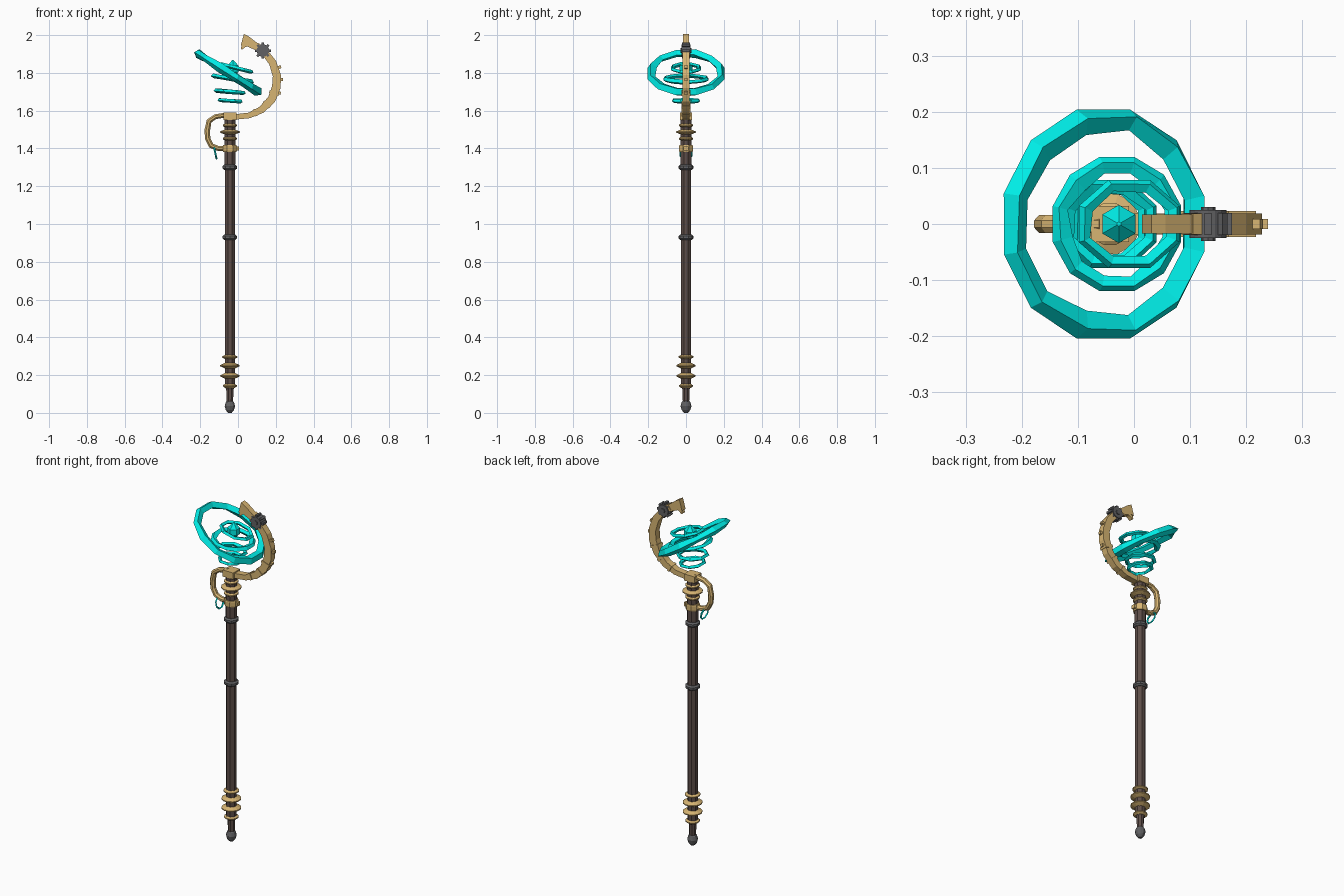
import bpy, bmesh, math, random
from mathutils import Vector, Matrix

if "Cube" in bpy.data.objects:
    bpy.data.objects.remove(bpy.data.objects["Cube"])

random.seed(4)
AXIS = -0.043  # x position of the shaft


def material(name, rgb):
    m = bpy.data.materials.new(name)
    m.diffuse_color = (*rgb, 1)
    m.use_nodes = True
    m.node_tree.nodes["Principled BSDF"].inputs["Base Color"].default_value = m.diffuse_color
    return m


WOOD = material("dark_wood", (0.11, 0.075, 0.065))
GOLD = material("gold", (0.68, 0.46, 0.17))
CYAN = material("glowing_cyan", (0.0, 0.85, 0.8))
IRON = material("iron", (0.12, 0.12, 0.125))


def finish(name, bm, mat, matrix=None):
    bmesh.ops.recalc_face_normals(bm, faces=bm.faces)
    me = bpy.data.meshes.new(name)
    bm.to_mesh(me)
    bm.free()
    me.materials.append(mat)
    ob = bpy.data.objects.new(name, me)
    bpy.context.collection.objects.link(ob)
    if matrix:
        ob.matrix_world = matrix
    return ob


def skin(bm, loops, closed=False):
    """Bridge successive vertex loops; cap the ends when open."""
    n = len(loops[0])
    pairs = list(zip(loops, loops[1:]))
    if closed:
        pairs.append((loops[-1], loops[0]))
    for a, b in pairs:
        for i in range(n):
            j = (i + 1) % n
            bm.faces.new((a[i], a[j], b[j], b[i]))
    if not closed:
        bm.faces.new(loops[0])
        bm.faces.new(loops[-1])


def lathe(name, profile, sides, mat, x=AXIS):
    """Solid of revolution from (radius, z) pairs."""
    bm = bmesh.new()
    loops = []
    for r, z in profile:
        angs = [2 * math.pi * (i + 0.5) / sides for i in range(sides)]
        loops.append([bm.verts.new((x + r * math.cos(a), r * math.sin(a), z)) for a in angs])
    skin(bm, loops)
    return finish(name, bm, mat)


def sweep(name, path, depth, mat, chamfer=0.0):
    """Bar in the XZ plane along (x, z, half thickness) points."""
    bm = bmesh.new()
    loops = []
    pts = [Vector((x, 0, z)) for x, z, _ in path]
    c = chamfer
    if c:
        sec = [(-1, -1 + c), (-1 + c, -1), (1 - c, -1), (1, -1 + c),
               (1, 1 - c), (1 - c, 1), (-1 + c, 1), (-1, 1 - c)]
    else:
        sec = [(-1, -1), (1, -1), (1, 1), (-1, 1)]
    for i, p in enumerate(pts):
        t = (pts[min(i + 1, len(pts) - 1)] - pts[max(i - 1, 0)]).normalized()
        nrm = Vector((t.z, 0, -t.x))
        h = path[i][2]
        loops.append([bm.verts.new(p + nrm * h * u + Vector((0, depth * v, 0))) for u, v in sec])
    skin(bm, loops)
    return finish(name, bm, mat)


def ring(name, centre, rx, ry, width, height, tilt, sides, mat, jitter=0.0):
    """Faceted hoop lying flat, then tilted about the y axis (outer radii rx, ry)."""
    bm = bmesh.new()
    loops = []
    sec = [(0, -0.1), (-0.35, 0.5), (-1, 0.15), (-0.6, -0.5)]
    for i in range(sides):
        a = 2 * math.pi * (i + 0.5) / sides
        w = width * (1 + random.uniform(-jitter, jitter))
        h = height * (1 + random.uniform(-jitter, jitter))
        loops.append([bm.verts.new(((rx + u * w) * math.cos(a), (ry + u * w) * math.sin(a), v * h))
                      for u, v in sec])
    skin(bm, loops, True)
    return finish(name, bm, mat, Matrix.Translation(centre) @ Matrix.Rotation(math.radians(tilt), 4, 'Y'))


def box(name, centre, size, mat, angle=0):
    bm = bmesh.new()
    bmesh.ops.create_cube(bm, size=1, matrix=Matrix.Diagonal((*size, 1)))
    return finish(name, bm, mat, Matrix.Translation(centre) @ Matrix.Rotation(angle, 4, 'Y'))


# Shaft with a narrow foot, and ball pommel
lathe("shaft", [(0.018, 0.05), (0.021, 0.125), (0.029, 0.14), (0.029, 1.30),
                (0.031, 1.32), (0.031, 1.56)], 8, WOOD)
lathe("pommel", [(0.01, 0.0), (0.023, 0.015), (0.029, 0.036), (0.023, 0.056), (0.014, 0.066)], 10, IRON)

# Flared gold discs near both ends of the shaft
for i, (z, r, h) in enumerate([(0.143, 0.039, 0.010), (0.196, 0.053, 0.015), (0.25, 0.053, 0.015),
                               (0.296, 0.042, 0.010), (1.452, 0.039, 0.011), (1.487, 0.055, 0.013),
                               (1.522, 0.039, 0.011)]):
    lathe(f"gold_disc_{i}", [(0.027, z - h), (r, z - 0.003), (r, z + 0.003), (0.027, z + h)], 12, GOLD)

# Iron bands on the grip
for i, z in enumerate((0.93, 1.30)):
    lathe(f"iron_band_{i}", [(0.031, z - 0.014), (0.040, z - 0.006), (0.040, z + 0.006), (0.031, z + 0.014)], 10, IRON)

# Gold cap and collar holding the hook and the handle
box("shaft_cap", (AXIS, 0, 1.57), (0.068, 0.064, 0.038), GOLD)
lathe("handle_collar", [(0.038, 1.382), (0.040, 1.388), (0.040, 1.412), (0.038, 1.418)], 8, GOLD)
box("collar_stud", (AXIS + 0.04, 0, 1.40), (0.018, 0.024, 0.022), GOLD)

# Big crescent hook
hook = [(-0.03, 1.565, 0.014), (0.06, 1.575, 0.015), (0.125, 1.605, 0.019), (0.178, 1.66, 0.022),
        (0.203, 1.725, 0.023), (0.206, 1.785, 0.022), (0.183, 1.855, 0.02), (0.135, 1.917, 0.018),
        (0.095, 1.945, 0.018)]
sweep("hook", hook, 0.019, GOLD)
sweep("hook_tip", [(0.125, 1.922, 0.014), (0.088, 1.944, 0.02), (0.045, 1.97, 0.026),
                   (0.023, 1.976, 0.032)], 0.0165, GOLD)
sweep("hook_barb", [(0.055, 1.955, 0.012), (0.03, 1.945, 0.012), (0.018, 1.925, 0.004)], 0.012, GOLD)

# Clasps wrapped round the hook
for i in (1, 2, 3):
    (x, z, h), (x2, z2, _) = hook[i], hook[i + 1]
    box(f"hook_clasp_{i}", ((x + x2) / 2, 0, (z + z2) / 2), (0.014, 0.046, 2 * h + 0.008),
        GOLD, -math.atan2(z2 - z, x2 - x))

# Teeth along the outer edge of the hook
for i, (x, z, a) in enumerate([(0.217, 1.695, 20), (0.229, 1.765, 0), (0.218, 1.83, -20)]):
    box(f"hook_tooth_{i}", (x, 0, z), (0.02, 0.018, 0.016), GOLD, math.radians(a))

# Toothed wheel on the hook
bm = bmesh.new()
bmesh.ops.create_cone(bm, cap_ends=True, segments=16, radius1=0.033, radius2=0.033, depth=0.05)
for k in range(8):
    bmesh.ops.create_cube(bm, size=1, matrix=Matrix.Rotation(k * math.pi / 4, 4, 'Z')
                          @ Matrix.Translation((0.035, 0, 0)) @ Matrix.Diagonal((0.015, 0.013, 0.04, 1)))
bmesh.ops.create_cone(bm, cap_ends=True, segments=8, radius1=0.013, radius2=0.013, depth=0.06)
finish("toothed_wheel", bm, IRON, Matrix.Translation((0.132, 0, 1.918)) @ Matrix.Rotation(math.pi / 2, 4, 'X'))

# Curved side handle
sweep("side_handle", [(-0.06, 1.578, 0.013), (-0.12, 1.568, 0.013), (-0.153, 1.545, 0.014),
                      (-0.163, 1.495, 0.015), (-0.160, 1.45, 0.014), (-0.142, 1.415, 0.014),
                      (-0.105, 1.40, 0.013), (-0.06, 1.40, 0.013)], 0.016, GOLD, 0.6)

# Small charm ring hanging from the handle
ring("charm_ring", (-0.12, 0, 1.375), 0.038, 0.038, 0.010, 0.010, 78, 8, CYAN)

# Floating cyan hoops and crystal
ring("large_hoop", (-0.052, 0, 1.80), 0.218, 0.211, 0.042, 0.044, 32.5, 12, CYAN, 0.25)
ring("upper_hoop", (-0.008, 0, 1.825), 0.10, 0.085, 0.024, 0.022, 14, 8, CYAN, 0.15)
ring("middle_hoop", (-0.03, 0, 1.768), 0.12, 0.124, 0.033, 0.024, 9, 12, CYAN, 0.2)
ring("lower_hoop", (-0.044, 0, 1.70), 0.092, 0.085, 0.025, 0.022, 5, 8, CYAN, 0.15)
ring("base_hoop", (-0.042, 0, 1.652), 0.072, 0.08, 0.022, 0.022, 4, 8, CYAN, 0.15)
lathe("crystal", [(0.003, 1.775), (0.034, 1.805), (0.034, 1.838), (0.004, 1.868)], 6, CYAN, -0.027)
